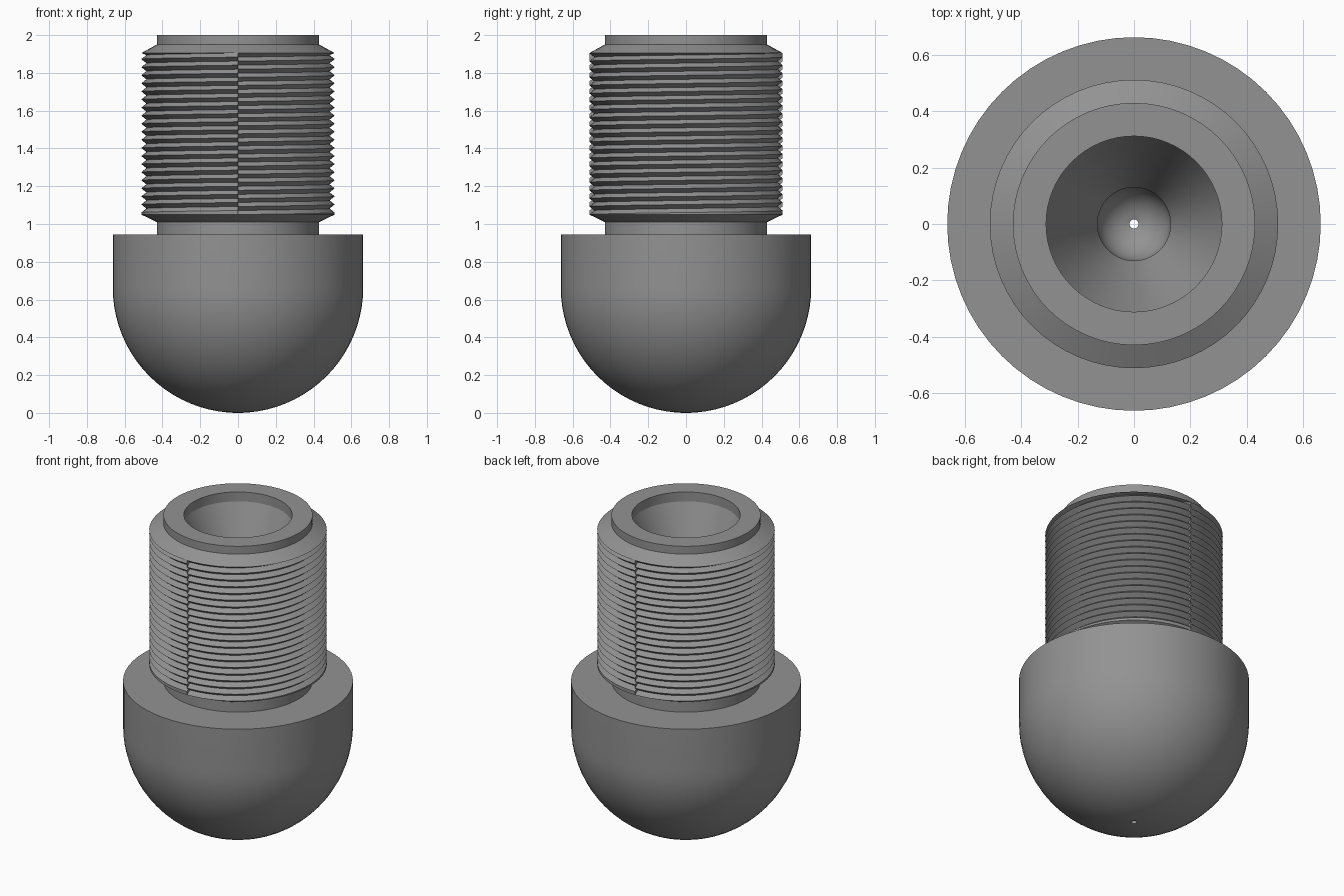
import bpy, bmesh
from math import sin, cos, pi

if "Cube" in bpy.data.objects:
    bpy.data.objects.remove(bpy.data.objects["Cube"])

HALF_SEGS = 32
Z0, Z1, TURNS = 1.05, 1.905, 20
PITCH = (Z1 - Z0) / TURNS
CREST, ROOT = 0.512, 0.485


def arc(radius, centre_z, r_from, steps):
    """Lower quarter circle from the pin hole radius out to the full radius."""
    pts = []
    for i in range(steps + 1):
        a = pi / 2 * i / steps
        pts.append((max(r_from, radius * sin(a)), centre_z - radius * cos(a)))
    return pts


# Outer domed head, flange and neck, from the tip upwards
lower = arc(0.663, 0.663, 0.016, 20) + [(0.663, 0.945), (0.43, 0.945), (0.43, 1.01), (CREST, Z0)]
# Top chamfer, rim, countersunk mouth and round-ended bore, back down to the tip
upper = [(CREST, Z1), (0.43, 1.95), (0.43, 2.0), (0.312, 2.0), (0.312, 1.94), (0.13, 1.52)]
upper += arc(0.13, 0.24, 0.016, 10)[::-1]


def thread_point(k, u):
    """Zigzag thread row k, rising half a pitch over a half turn, trimmed to length."""
    z = Z0 + PITCH * (k + u) / 2
    if z <= Z0 or z >= Z1:
        return CREST, min(max(z, Z0), Z1)
    return (CREST if k % 2 == 0 else ROOT), z


# Revolve the section as two identical halves, with thread seams at front and back
bm = bmesh.new()
columns = []
for half in range(2):
    for s in range(HALF_SEGS + 1):
        u = s / HALF_SEGS
        a = -pi / 2 + pi * (half + u)
        section = lower + [thread_point(k, u) for k in range(-2, 2 * TURNS + 1)] + upper
        columns.append([bm.verts.new((r * cos(a), r * sin(a), z)) for r, z in section])
for c0, c1 in zip(columns, columns[1:] + columns[:1]):
    n = len(c0)
    for i in range(n):
        j = (i + 1) % n
        bm.faces.new((c0[i], c1[i], c1[j], c0[j]))
bmesh.ops.remove_doubles(bm, verts=bm.verts, dist=1e-5)
bmesh.ops.dissolve_degenerate(bm, edges=bm.edges, dist=1e-5)

mesh = bpy.data.meshes.new("threaded_nozzle")
bm.to_mesh(mesh)
bm.free()
nozzle = bpy.data.objects.new("threaded_nozzle", mesh)
bpy.context.collection.objects.link(nozzle)

# Dark grey metal
metal = bpy.data.materials.new("dark_metal")
metal.diffuse_color = (0.29, 0.29, 0.29, 1)
metal.use_nodes = True
metal.node_tree.nodes["Principled BSDF"].inputs["Base Color"].default_value = metal.diffuse_color
mesh.materials.append(metal)

bpy.context.view_layer.objects.active = nozzle
nozzle.select_set(True)
bpy.ops.object.shade_smooth_by_angle(angle=pi / 9)
